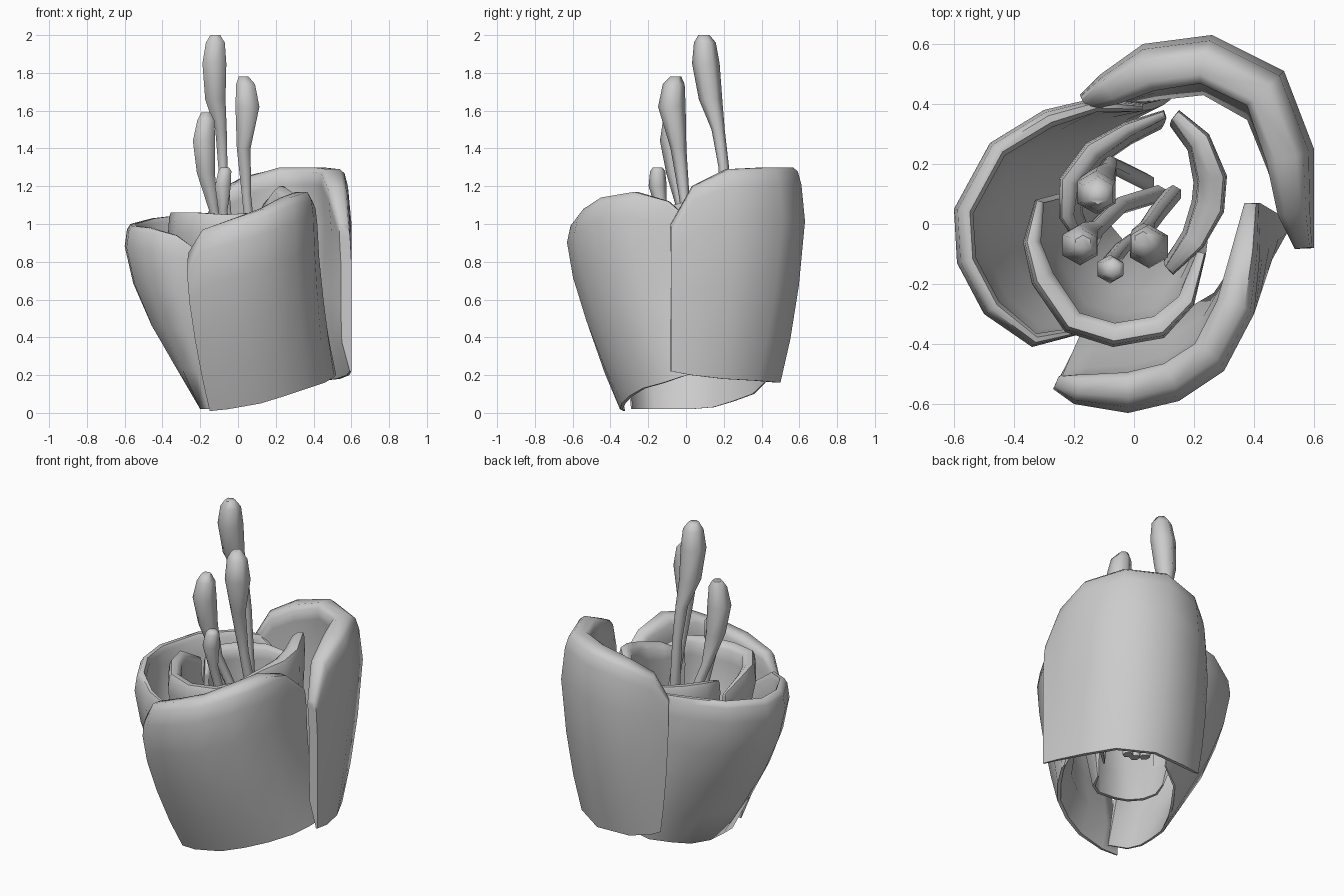
import bpy, bmesh, math
from mathutils import Vector

if "Cube" in bpy.data.objects:
    bpy.data.objects.remove(bpy.data.objects["Cube"])

grey = bpy.data.materials.new("soft_grey")
grey.use_nodes = True
grey.diffuse_color = (0.6, 0.6, 0.6, 1)
grey.node_tree.nodes["Principled BSDF"].inputs["Base Color"].default_value = (0.6, 0.6, 0.6, 1)


def finish(bm, name):
    bmesh.ops.recalc_face_normals(bm, faces=bm.faces)
    mesh = bpy.data.meshes.new(name)
    bm.to_mesh(mesh)
    bm.free()
    ob = bpy.data.objects.new(name, mesh)
    bpy.context.collection.objects.link(ob)
    mesh.materials.append(grey)
    bpy.ops.object.select_all(action='DESELECT')
    ob.select_set(True)
    bpy.context.view_layer.objects.active = ob
    bpy.ops.object.shade_smooth_by_angle(angle=math.radians(62))


# Side profile of a petal: height share, spread from base to rim,
# pull toward the axis, share of the full thickness
CUP = [(0, 0, 0, .25), (.22, .32, 0, .8), (.45, .65, 0, 1), (.68, .89, 0, 1),
       (.88, 1, 0, 1), (.97, 1, .02, .9), (1, 1, .05, .4)]
FOLD = [(0, 0, 0, .15), (.2, .32, 0, .9), (.45, .65, 0, 1), (.68, .89, 0, 1),
        (.87, 1, 0, 1), (.96, 1, .03, .9), (1, 1, .08, .5)]
HOOD = [(0, 0, 0, .15), (.2, .4, 0, .9), (.45, .75, 0, 1), (.75, 1, 0, 1),
        (.92, 1, .03, 1), (.98, 1, .06, .9), (1, 1, .1, .5)]


def petal(name, rim, base, profile, thickness, axis=(0, 0)):
    """Thick curved sheet between a base line and a rim line, both anticlockwise."""
    axis = Vector((*axis, 0))
    last = len(rim) - 1
    weight = [{0: .4, 1: .75}.get(min(i, last - i), 1) for i in range(last + 1)]
    bm = bmesh.new()
    outer, inner = [], []
    for t, spread, pull, thick in profile:
        row = []
        for top, low, w in zip(rim, base, weight):
            p = Vector(low).lerp(Vector(top), spread)
            p = axis + (p - axis) * (1 - pull * w)
            p.z = low[2] + (top[2] - low[2]) * t
            row.append(p)
        back = []
        for i, p in enumerate(row):
            along = row[min(i + 1, last)] - row[max(i - 1, 0)]
            inward = Vector((-along.y, along.x, 0)).normalized()
            back.append(p + inward * thickness * thick * weight[i])
        outer.append([bm.verts.new(p) for p in row])
        inner.append([bm.verts.new(p) for p in back])
    # The rows run up the outside, over the lip and down the inside
    ring = outer + inner[::-1]
    for k, a in enumerate(ring):
        b = ring[(k + 1) % len(ring)]
        for i in range(last):
            bm.faces.new((a[i], a[i + 1], b[i + 1], b[i]))
    for k in range(len(outer) - 1):
        for i in (0, last):
            bm.faces.new((outer[k][i], outer[k + 1][i], inner[k + 1][i], inner[k][i]))
    finish(bm, name)


def shrunk(rim, axis, factor, z):
    return [(axis[0] + (x - axis[0]) * factor, axis[1] + (y - axis[1]) * factor, z)
            for x, y, _ in rim]


# Outer petals
petal("left_outer_petal",
      [(.03, .4, .95), (-.13, .42, 1.05), (-.3, .38, 1.05), (-.48, .27, 1.03), (-.6, .05, 1),
       (-.59, -.13, .99), (-.5, -.3, .98), (-.34, -.41, .94), (-.19, -.37, .84)],
      [(.12, .42, .16), (0, .36, .1), (-.08, .25, .06), (-.14, .15, .03), (-.19, .03, .02),
       (-.2, -.08, .02), (-.2, -.17, .02), (-.16, -.25, .02), (-.05, -.29, .02)],
      CUP, .06)
petal("front_outer_petal",
      [(-.27, -.55, .85), (-.2, -.6, .97), (-.02, -.63, 1.03), (.15, -.59, 1.08),
       (.3, -.49, 1.14), (.4, -.3, 1.17), (.42, -.1, 1.12), (.42, .07, .98)],
      [(-.15, -.33, .01), (-.05, -.35, .02), (.12, -.34, .05), (.25, -.3, .09),
       (.37, -.23, .13), (.46, -.12, .16), (.51, -.03, .19), (.52, .01, .2)],
      FOLD, .13)
petal("back_outer_petal",
      [(.6, -.08, 1), (.6, .04, 1.2), (.6, .25, 1.29), (.5, .51, 1.3), (.26, .63, 1.3),
       (.03, .6, 1.25), (-.11, .5, 1.18), (-.18, .43, 1.03)],
      [(.6, -.08, .22), (.59, .03, .2), (.54, .2, .18), (.45, .38, .17), (.26, .5, .16),
       (.05, .49, .16), (-.07, .45, .18), (-.12, .42, .2)],
      HOOD, .14)

# Inner petals
petal("front_inner_petal",
      [(-.33, .08, .98), (-.37, -.06, 1.06), (-.34, -.2, 1.06), (-.23, -.36, 1.06),
       (-.07, -.41, 1.05), (.1, -.38, 1.06), (.2, -.27, 1.08), (.24, -.1, 1.06)],
      [(-.1, .14, .24), (-.12, .06, .22), (-.09, -.02, .21), (-.03, -.09, .21),
       (.05, -.12, .21), (.16, -.13, .21), (.22, -.1, .22), (.25, -.02, .24)],
      CUP, .08)
right_rim = [(.13, -.17, 1.04), (.23, -.08, 1.1), (.3, .04, 1.13), (.31, .16, 1.16),
             (.25, .3, 1.2), (.15, .38, 1.11)]
petal("right_inner_petal", right_rim, shrunk(right_rim, (.05, .1), .85, .42),
      CUP, .1, (.05, .1))
left_rim = [(.1, .38, 1), (-.03, .34, 1.04), (-.16, .27, 1.05), (-.25, .15, 1.05),
            (-.25, .02, 1.02), (-.2, -.05, .96)]
petal("left_inner_petal", left_rim, shrunk(left_rim, (0, .1), .78, .42),
      CUP, .07, (0, .1))


def stamen(name, rings, sides=6):
    """Bent stem with a swollen head; each ring is x, y, z, radius."""
    bm = bmesh.new()
    loops = []
    for x, y, z, r in rings:
        loops.append([bm.verts.new((x + r * math.sin(math.tau * i / sides),
                                    y - r * math.cos(math.tau * i / sides), z))
                      for i in range(sides)])
    for a, b in zip(loops, loops[1:]):
        for i in range(sides):
            j = (i + 1) % sides
            bm.faces.new((a[i], a[j], b[j], b[i]))
    bm.faces.new(loops[0][::-1])
    bm.faces.new(loops[-1])
    finish(bm, name)


stamen("tall_stamen", [(.04, .14, .37, .03), (-.04, .18, .8, .03), (-.08, .2, 1.3, .028),
                       (-.09, .17, 1.5, .035), (-.12, .13, 1.66, .062), (-.125, .105, 1.85, .073),
                       (-.12, .1, 1.96, .058), (-.12, .095, 2, .03)])
stamen("right_stamen", [(.13, .1, .37, .03), (.08, .04, .8, .03), (.045, -.01, 1.15, .028),
                        (.03, -.04, 1.4, .042), (.05, -.075, 1.62, .073),
                        (.04, -.065, 1.74, .058), (.03, -.055, 1.78, .03)])
stamen("left_stamen", [(.08, .1, .37, .03), (-.05, .06, .8, .03), (-.13, -.02, 1.08, .03),
                       (-.17, -.05, 1.27, .055), (-.18, -.07, 1.44, .068),
                       (-.17, -.07, 1.55, .052), (-.17, -.065, 1.59, .028)])
stamen("short_stamen", [(0, -.05, .6, .025), (-.04, -.08, .8, .025), (-.08, -.13, 1.07, .028),
                        (-.08, -.15, 1.2, .048), (-.07, -.15, 1.28, .04), (-.07, -.15, 1.3, .025)])
